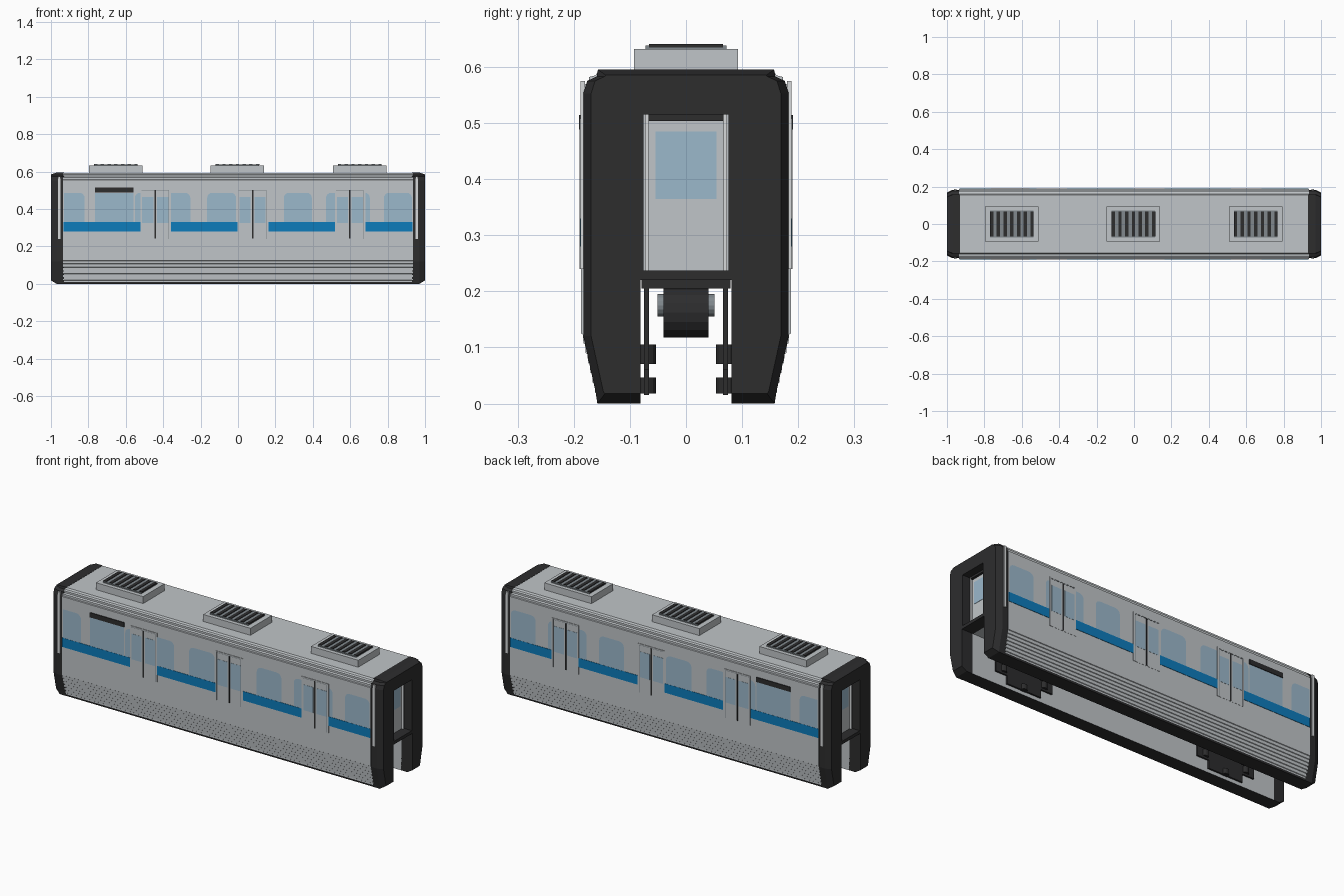
import bpy, bmesh, math
from mathutils import Matrix

if "Cube" in bpy.data.objects:
    bpy.data.objects.remove(bpy.data.objects["Cube"], do_unlink=True)


def material(name, rgb):
    m = bpy.data.materials.new(name)
    m.diffuse_color = (*rgb, 1)
    m.use_nodes = True
    bsdf = m.node_tree.nodes["Principled BSDF"]
    bsdf.inputs["Base Color"].default_value = (*rgb, 1)
    bsdf.inputs["Roughness"].default_value = 0.6
    return m


GREY = material("body_grey", (0.53, 0.56, 0.58))
DARK = material("charcoal", (0.026, 0.026, 0.027))
BLUE = material("stripe_blue", (0.004, 0.2, 0.5))
GLASS = material("window_blue", (0.33, 0.48, 0.6))
VENT = material("vent_grey", (0.22, 0.25, 0.27))
RAIL = material("rail_grey", (0.68, 0.7, 0.71))


def finish(bm, name, mats, mirror=(False, False)):
    bmesh.ops.recalc_face_normals(bm, faces=bm.faces)
    mesh = bpy.data.meshes.new(name)
    bm.to_mesh(mesh)
    bm.free()
    ob = bpy.data.objects.new(name, mesh)
    bpy.context.collection.objects.link(ob)
    for m in mats:
        mesh.materials.append(m)
    if any(mirror):
        mod = ob.modifiers.new("mirror", 'MIRROR')
        mod.use_axis = (mirror[0], mirror[1], False)
        mod.merge_threshold = 0.0001
    return ob


def add_box(bm, x0, x1, y0, y1, z0, z1):
    mat = Matrix.Translation(((x0 + x1) / 2, (y0 + y1) / 2, (z0 + z1) / 2)) @ \
        Matrix.Diagonal((x1 - x0, y1 - y0, z1 - z0, 1))
    bmesh.ops.create_cube(bm, size=1, matrix=mat)


def boxes(name, mat, items, mirror=(False, False)):
    bm = bmesh.new()
    for b in items:
        add_box(bm, *b)
    return finish(bm, name, [mat], mirror)


def cylinders(name, mat, items, axis, r, depth, mirror):
    bm = bmesh.new()
    rot = Matrix.Rotation(math.pi / 2, 4, 'X') if axis == 'Y' else Matrix()
    for c in items:
        bmesh.ops.create_cone(bm, cap_ends=True, segments=16, radius1=r, radius2=r,
                              depth=depth, matrix=Matrix.Translation(c) @ rot)
    return finish(bm, name, [mat], mirror)


def loft(sections):
    """Bridge equal-length half profiles (y, z) placed at given x, open on y = 0."""
    bm = bmesh.new()
    rings = [[bm.verts.new((x, y, z)) for y, z in pts] for x, pts in sections]
    n = len(rings[0])
    for a, b in zip(rings, rings[1:]):
        for i in range(n):
            j = (i + 1) % n
            if a[i].co.y > 0 or a[j].co.y > 0:
                bm.faces.new((a[i], a[j], b[j], b[i]))
    bm.faces.new(rings[0])
    bm.faces.new(rings[-1])
    return bm


# Body shell: straddling section with ribbed skirts and a stepped roof edge
profile = [(0, 0.22), (0.081, 0.22), (0.081, 0), (0.157, 0), (0.159, 0.01)]
RIBS = 7
for i in range(RIBS):
    y, z = 0.162 + 0.025 * i / (RIBS - 1), 0.018 + 0.105 * i / (RIBS - 1)
    profile += [(y - 0.003, z), (y, z + 0.002)]
profile += [(0.187, 0.555), (0.182, 0.557), (0.182, 0.568), (0.173, 0.572),
            (0.173, 0.582), (0.161, 0.585), (0.156, 0.594), (0, 0.594)]
bm = loft([(-0.935, profile), (0.935, profile)])
for f in bm.faces:
    if f.calc_center_median().z < 0.008:
        f.material_index = 1
finish(bm, "body_shell", [GREY, DARK], (False, True))


# End frames: dark portals with a doorway and a bevelled outer rim
def portal(rim):
    outer = [(0.158, 0), (0.161, 0.02), (0.183, 0.12), (0.183, 0.553), (0.176, 0.575),
             (0.159, 0.583), (0.157, 0.595), (0, 0.595)]
    outer = [(y - rim if y else 0, min(max(z, rim * 1.3), 0.595 - rim * 0.7)) for y, z in outer]
    return [(0, 0.22), (0.081, 0.22), (0.081, outer[0][1])] + outer + \
        [(0, 0.515), (0.076, 0.515), (0.076, 0.237), (0, 0.237)]


finish(loft([(0.93, portal(0.0)), (0.97, portal(0.0)), (1.0, portal(0.014))]),
       "end_frame", [DARK], (True, True))
boxes("end_handrail", RAIL, [(0.948, 0.962, 0.18, 0.188, 0.24, 0.575)], (True, True))

# End doors inside the portals
boxes("end_door", GREY, [(0.93, 0.945, -0.067, 0.067, 0.237, 0.505)], (True, False))
boxes("end_door_jamb", RAIL, [(0.93, 0.955, 0.067, 0.073, 0.237, 0.515)], (True, True))
boxes("end_door_header", DARK, [(0.93, 0.958, -0.067, 0.067, 0.504, 0.515)], (True, False))
boxes("end_door_window", GLASS, [(0.94, 0.947, -0.054, 0.054, 0.365, 0.485)], (True, False))
boxes("end_door_sill", DARK, [(0.93, 0.99, -0.081, 0.081, 0.22, 0.228)], (True, False))

# Side windows: plates with rounded upper corners where the glass ends freely
SIDE = 0.187


def window(bm, x0, x1, round_left, round_right, z0=0.33, z1=0.487, r=0.028):
    pts = [(x0, z0), (x1, z0)]
    for cx, rounded, start in ((x1, round_right, 0), (x0, round_left, 90)):
        if not rounded:
            pts.append((cx, z1))
            continue
        ox = cx - r if cx == x1 else cx + r
        for k in range(5):
            a = math.radians(start + k * 22.5)
            pts.append((ox + r * math.cos(a), z1 - r + r * math.sin(a)))
    face = bm.faces.new([bm.verts.new((x, -SIDE - 0.001, z)) for x, z in pts])
    bmesh.ops.solidify(bm, geom=[face], thickness=0.002)


bm = bmesh.new()
for w in [(-0.93, -0.82, 0, 1), (-0.765, -0.558, 0, 0), (-0.552, -0.522, 1, 0),
          (-0.358, -0.255, 0, 1), (-0.165, -0.01, 1, 1), (0.245, 0.395, 1, 1),
          (0.47, 0.518, 1, 0), (0.682, 0.705, 0, 1), (0.78, 0.93, 1, 1)]:
    window(bm, *w)
finish(bm, "side_windows", [GLASS], (False, True))

# Blue waist stripe, interrupted by the doors
boxes("waist_stripe", BLUE, [(a, b, -SIDE - 0.002, -SIDE + 0.002, 0.28, 0.33) for a, b in
      ((-0.934, -0.52), (-0.36, 0), (0.16, 0.52), (0.68, 0.934))], (False, True))

# Sliding doors: leaves, glass, centre seam and frame trim
leaves, glass, seams, trim, shadow = [], [], [], [], []
for x in (-0.52, 0.0, 0.52):
    c = x + 0.078
    leaves += [(x + 0.004, x + 0.156, -SIDE - 0.001, -SIDE + 0.002, 0.24, 0.502)]
    glass += [(c + d, c + d + 0.06, -SIDE - 0.002, -SIDE, 0.325, 0.465) for d in (-0.07, 0.01)]
    seams += [(c - 0.004, c + 0.004, -SIDE - 0.002, -SIDE, 0.243, 0.502)]
    trim += [(x - 0.002, x + 0.004, -SIDE - 0.003, -SIDE, 0.24, 0.508),
             (x + 0.152, x + 0.162, -SIDE - 0.003, -SIDE, 0.24, 0.508),
             (x - 0.002, x + 0.162, -SIDE - 0.003, -SIDE, 0.502, 0.508)]
    shadow += [(x + 0.149, x + 0.152, -SIDE - 0.002, -SIDE, 0.24, 0.502),
               (x + 0.004, x + 0.152, -SIDE - 0.002, -SIDE, 0.499, 0.502)]
for name, mat, items in (("door_leaves", GREY, leaves), ("door_windows", GLASS, glass),
                         ("door_seams", DARK, seams), ("door_trim", GREY, trim),
                         ("door_gaps", VENT, shadow)):
    boxes(name, mat, items, (False, True))

# Destination display above the wide window
boxes("display_panel", DARK, [(-0.765, -0.558, -0.191, -0.185, 0.488, 0.514)], (False, True))

# Roof units: housing, grille lid and dark slots
for i, x in enumerate((-0.653, -0.003, 0.651), 1):
    boxes(f"roof_unit_{i}", GREY, [(x - 0.143, x + 0.143, -0.093, 0.093, 0.585, 0.632)])
    boxes(f"roof_grille_{i}", VENT, [(x - 0.116, x + 0.116, -0.072, 0.072, 0.63, 0.638)])
    boxes(f"roof_slots_{i}", DARK, [(x + k * 0.036 - 0.009, x + k * 0.036 + 0.009,
                                     -0.066, 0.066, 0.635, 0.641) for k in range(-3, 4)])

# Bogies in the beam channel: frame, load wheels and guide wheels
boxes("bogie_frame", DARK, [(0.45, 0.8, -0.079, 0.079, 0.205, 0.221),
                            (0.45, 0.8, 0.066, 0.075, 0.06, 0.21),
                            (0.45, 0.8, -0.075, -0.066, 0.06, 0.21),
                            (0.52, 0.73, 0.066, 0.075, 0.015, 0.06),
                            (0.52, 0.73, -0.075, -0.066, 0.015, 0.06)], (True, False))
cylinders("load_wheels", DARK, [(x, 0, 0.162) for x in (0.54, 0.71)], 'Y', 0.044, 0.08, (True, False))
cylinders("wheel_hubs", VENT, [(x, 0, 0.175) for x in (0.54, 0.71)], 'Y', 0.02, 0.102, (True, False))
cylinders("guide_wheels_upper", DARK, [(x, 0.0715, 0.088) for x in (0.5, 0.75)], 'Z', 0.018, 0.035, (True, True))
cylinders("guide_wheels_lower", DARK, [(0.625, 0.0715, 0.032)], 'Z', 0.018, 0.028, (True, True))
